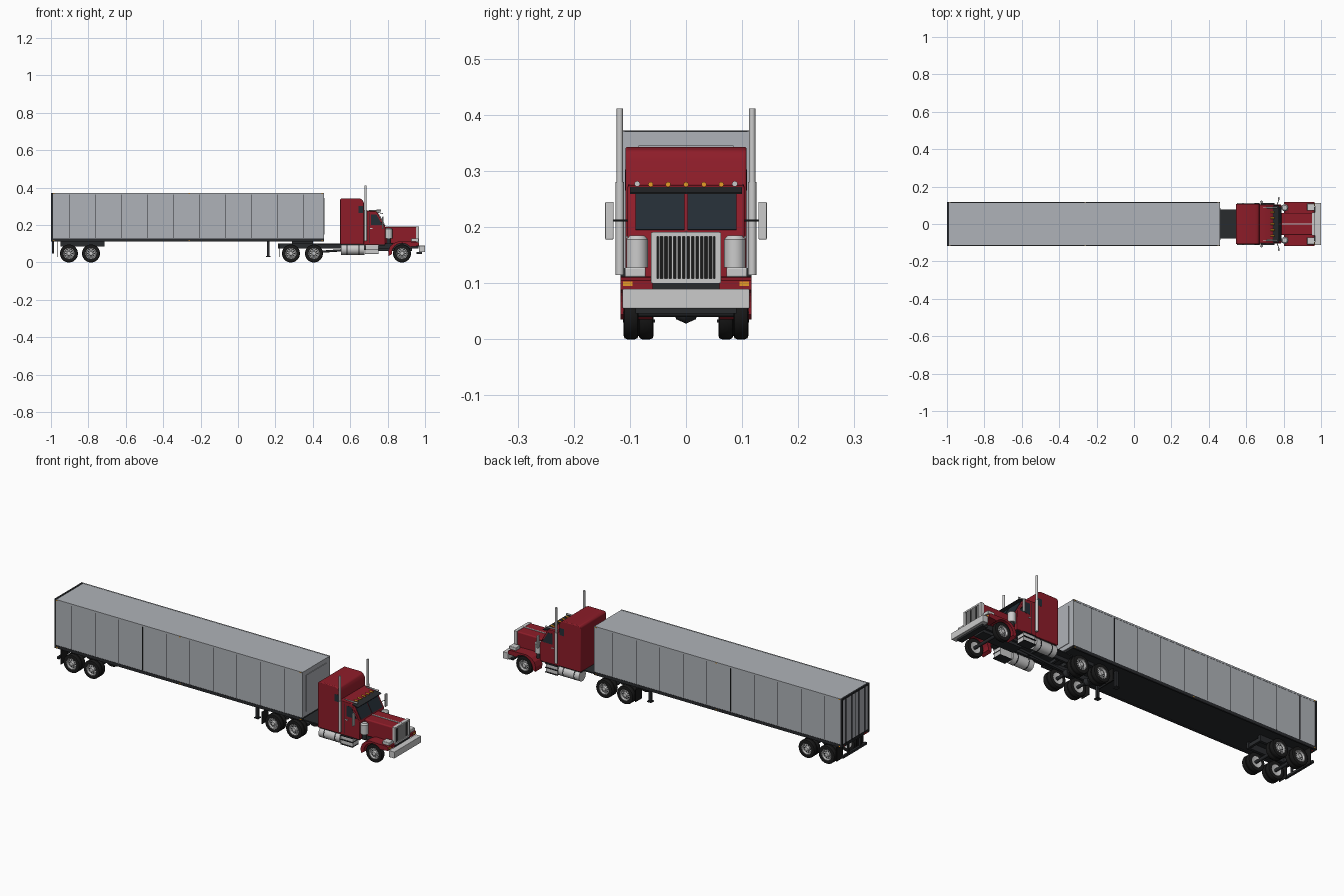
import bpy, bmesh, math
from mathutils import Matrix, Vector

if "Cube" in bpy.data.objects:
    bpy.data.objects.remove(bpy.data.objects["Cube"])


def mat(name, r, g, b):
    m = bpy.data.materials.new(name)
    m.diffuse_color = (r, g, b, 1)
    m.use_nodes = True
    m.node_tree.nodes["Principled BSDF"].inputs["Base Color"].default_value = m.diffuse_color
    return m


RED = mat("red_paint", 0.27, 0.012, 0.022)
SILVER = mat("trailer_silver", 0.43, 0.45, 0.48)
CHROME = mat("chrome", 0.6, 0.61, 0.63)
DARK = mat("dark_steel", 0.022, 0.024, 0.027)
RUBBER = mat("rubber", 0.01, 0.01, 0.01)
GLASS = mat("glass", 0.017, 0.026, 0.035)
AMBER = mat("amber", 0.8, 0.33, 0.02)
TAIL = mat("tail_red", 0.5, 0.01, 0.01)


def finish(bm, name, m, smooth=False, bevel=0):
    bmesh.ops.recalc_face_normals(bm, faces=bm.faces)
    me = bpy.data.meshes.new(name)
    bm.to_mesh(me)
    bm.free()
    me.materials.append(m)
    ob = bpy.data.objects.new(name, me)
    bpy.context.collection.objects.link(ob)
    if bevel:
        b = ob.modifiers.new("bevel", 'BEVEL')
        b.width, b.segments = bevel, 3
    if smooth or bevel:
        bpy.ops.object.select_all(action='DESELECT')
        ob.select_set(True)
        bpy.context.view_layer.objects.active = ob
        bpy.ops.object.shade_smooth_by_angle(angle=math.radians(35))
    return ob


def box(name, x, y, z, m, bevel=0):
    bm = bmesh.new()
    bmesh.ops.create_cube(bm, size=1)
    for v in bm.verts:
        v.co = [(a[0] + a[1]) / 2 + c * (a[1] - a[0]) for a, c in zip((x, y, z), v.co)]
    return finish(bm, name, m, bevel=bevel)


def pair(name, x, y, z, m, bevel=0):
    box(name + "_left", x, y, z, m, bevel)
    box(name + "_right", x, (-y[1], -y[0]), z, m, bevel)


def prism(name, pts, y, m, bevel=0):
    bm = bmesh.new()
    f = bm.faces.new([bm.verts.new((px, y[0], pz)) for px, pz in pts])
    ext = bmesh.ops.extrude_face_region(bm, geom=[f])["geom"]
    for v in ext:
        if isinstance(v, bmesh.types.BMVert):
            v.co.y = y[1]
    return finish(bm, name, m, bevel=bevel)


def rod(name, a, b, r, m, r2=None, seg=20):
    a, b = Vector(a), Vector(b)
    bm = bmesh.new()
    mtx = Matrix.Translation((a + b) / 2) @ (b - a).to_track_quat('Z', 'Y').to_matrix().to_4x4()
    bmesh.ops.create_cone(bm, cap_ends=True, segments=seg, radius1=r, radius2=r if r2 is None else r2,
                          depth=(b - a).length, matrix=mtx)
    return finish(bm, name, m, True)


def lathe(name, prof, c, side, m):
    bm = bmesh.new()
    vs = [bm.verts.new((r, w * side, 0)) for r, w in prof]
    es = [bm.edges.new(p) for p in zip(vs, vs[1:])]
    bmesh.ops.spin(bm, geom=vs + es, cent=(0, 0, 0), axis=(0, 1, 0), angle=2 * math.pi, steps=32)
    bmesh.ops.remove_doubles(bm, verts=bm.verts, dist=1e-5)
    bmesh.ops.translate(bm, verts=bm.verts, vec=c)
    return finish(bm, name, m, True)


# Wheels
R = 0.048
TIRE = [(.028, -.011), (.041, -.0135), (.046, -.0115), (R, -.007), (R, .007), (.046, .0115), (.041, .0135), (.028, .011)]
RIM = [(0, -.003), (.029, -.011), (.029, .0115), (.026, .0115), (.023, .003), (.013, .004), (.010, .013), (0, .014)]


def wheel(name, x, y, s):
    lathe(name + "_tire", TIRE, (x, y, R), s, RUBBER)
    lathe(name + "_rim", RIM, (x, y, R), s, CHROME)
    bm = bmesh.new()
    for i in range(10):
        a = i * math.tau / 10
        mtx = Matrix.Translation((x + .018 * math.cos(a), y + s * .0037, R + .018 * math.sin(a))) @ Matrix.Rotation(math.pi / 2, 4, 'X')
        bmesh.ops.create_cone(bm, cap_ends=True, segments=8, radius1=.0032, radius2=.0032, depth=.001, matrix=mtx)
    finish(bm, name + "_rim_holes", DARK)


for i, x in enumerate((-.904, -.786, .283, .406, .877)):
    for s in (1, -1):
        wheel(f"wheel_{i}_outer", x, s * .098, s)
        if x < .8:
            wheel(f"wheel_{i}_inner", x, s * .071, s)
    rod(f"axle_{i}", (x, -.095, R), (x, .095, R), .008, DARK)
    if .2 < x < .5:
        lathe(f"differential_{i}", [(0, -.02), (.012, -.018), (.02, 0), (.012, .018), (0, .02)], (x, 0, R), 1, DARK)

# Trailer body
box("trailer_body", (-.995, .46), (-.115, .115), (.127, .37), SILVER)
box("trailer_floor", (-.995, .455), (-.112, .112), (.117, .127), DARK)
pair("trailer_lower_rail", (-.997, .46), (.108, .1165), (.112, .128), DARK)
pair("trailer_top_rail", (-.997, .461), (.11, .1162), (.362, .371), SILVER)
box("trailer_nose_panel", (.46, .463), (-.085, .085), (.15, .345), SILVER)
for i in range(10):
    x = -.9 + i * .139
    pair(f"trailer_seam_{i}", (x, x + .003), (.115, .1154), (.13, .362), DARK)
for i, x in enumerate((-.985, -.26, .45)):
    for z in (.118, .367):
        pair(f"side_marker_{i}", (x - .004, x + .004), (.116, .118), (z - .002, z + .002), AMBER)

# Trailer rear doors, frame and lock rods
pair("rear_frame_post", (-1, -.99), (.108, .1165), (.112, .371), DARK)
for z in (.112, .363):
    box("rear_frame_beam", (-1, -.99), (-.115, .115), (z, z + .009), DARK)
box("rear_door_gap", (-.997, -.99), (-.0015, .0015), (.12, .365), DARK)
for y in (-.08, -.03, .03, .08):
    rod("lock_rod", (-.998, y, .122), (-.998, y, .364), .002, DARK, seg=8)
pair("tail_light", (-1, -.99), (.07, .1), (.1135, .1185), TAIL)

# Trailer underside: bogie, guard, flaps, landing legs
pair("bogie_rail", (-.95, -.715), (.035, .05), (.085, .118), DARK)
for x in (-.94, -.845, -.73):
    box("bogie_crossbar", (x, x + .012), (-.05, .05), (.088, .108), DARK)
box("rear_guard_bar", (-.995, -.983), (-.1, .1), (.048, .06), DARK)
pair("rear_guard_post", (-.995, -.985), (.045, .055), (.055, .118), DARK)
pair("trailer_mudflap", (-.966, -.963), (.058, .112), (.03, .115), RUBBER)
pair("landing_leg", (.155, .169), (.06, .074), (.035, .118), DARK)
pair("landing_foot", (.15, .174), (.055, .079), (.03, .035), DARK)
box("landing_crossbar", (.159, .165), (-.065, .065), (.08, .088), DARK)

# Tractor chassis
pair("chassis_rail", (.215, .965), (.03, .042), (.075, .1), DARK)
for x in (.22, .345, .47, .6, .72):
    box("chassis_crossbar", (x, x + .012), (-.04, .04), (.08, .096), DARK)
box("rear_deck", (.43, .56), (-.078, .078), (.094, .1), DARK)
box("coupling_plate", (.29, .40), (-.06, .06), (.1, .117), DARK)
pair("tractor_mudflap", (.218, .221), (.058, .112), (.03, .095), RUBBER)
rod("drive_shaft", (.41, 0, .055), (.7, 0, .075), .006, DARK)
box("engine_block", (.7, .93), (-.03, .03), (.06, .11), DARK)

# Sleeper and cab
prism("sleeper", [(.545, .098), (.674, .098), (.674, .318), (.664, .336), (.648, .343), (.553, .343), (.545, .335)],
      (-.108, .108), RED, .004)
prism("cab", [(.67, .095), (.788, .095), (.788, .19), (.745, .268), (.735, .274), (.67, .276)], (-.104, .104), RED, .003)
box("cab_floor", (.55, .785), (-.1, .1), (.09, .098), DARK)
wind = [(.7867, .195), (.7505, .2605), (.7525, .2615), (.7887, .196)]
for s in (1, -1):
    prism("windshield_pane", wind, sorted((s * .003, s * .09)), GLASS)
    prism("side_window", [(.712, .2), (.772, .2), (.74, .257), (.712, .257)], sorted((s * .1, s * .1047)), GLASS)
pair("sleeper_window", (.643, .668), (.1, .1087), (.265, .303), GLASS)
pair("door_gap", (.700, .702), (.1, .1045), (.105, .265), DARK)
pair("door_handle", (.706, .72), (.104, .107), (.18, .184), CHROME)
prism("sun_visor", [(.742, .271), (.775, .262), (.774, .259), (.742, .267)], (-.1, .1), DARK)
for y in (-.063, -.032, 0, .032, .063):
    rod("roof_light", (.73, y, .276), (.75, y, .276), .0045, AMBER, seg=12)
for s in (1, -1):
    rod("air_horn", (.69, s * .087, .279), (.765, s * .087, .277), .002, CHROME, .005, 14)

# Hood, grille, fenders
box("hood", (.78, .96), (-.059, .059), (.1, .189), RED, .006)
box("hood_ridge", (.79, .962), (-.003, .003), (.188, .192), CHROME)
box("grille_back", (.955, .964), (-.053, .053), (.107, .185), RUBBER)
pair("grille_side", (.952, .969), (.052, .062), (.1, .19), CHROME)
for z in (.1, .183):
    box("grille_bar", (.952, .969), (-.06, .06), (z, z + .008), CHROME)
for i in range(13):
    y = -.048 + i * .008
    box(f"grille_slat_{i}", (.96, .967), (y - .0014, y + .0014), (.107, .184), CHROME)
arch = [(.877 + .055 * math.cos(math.radians(a)), R + .055 * math.sin(math.radians(a))) for a in range(40, 196, 12)]
fender = [(.806, .035), (.803, .06), (.812, .085), (.83, .102), (.855, .112), (.955, .11), (.965, .105), (.965, .088)]
for s in (1, -1):
    prism("fender", arch + fender, sorted((s * .06, s * .117)), RED)
    # Exhaust stack, air cleaner, fuel tank and mirror on each side
    rod("exhaust_muffler", (.682, s * .118, .115), (.682, s * .118, .28), .0072, CHROME)
    rod("exhaust_pipe", (.682, s * .118, .28), (.682, s * .118, .411), .0055, CHROME)
    rod("air_cleaner", (.806, s * .087, .128), (.806, s * .087, .178), .019, CHROME, seg=24)
    rod("air_cleaner_cap", (.806, s * .087, .178), (.806, s * .087, .185), .019, CHROME, .013, 24)
    rod("air_cleaner_base", (.806, s * .087, .1), (.806, s * .087, .128), .012, DARK)
    rod("fuel_tank", (.552, s * .083, .07), (.676, s * .083, .07), .029, CHROME, seg=28)
    for x in (.58, .645):
        rod("tank_strap", (x, s * .083, .07), (x + .005, s * .083, .07), .0298, DARK, seg=28)
    rod("mirror_arm", (.765, s * .1, .212), (.775, s * .135, .212), .0016, DARK, seg=8)
pair("mirror", (.771, .779), (.129, .144), (.178, .245), CHROME, .002)

# Steps
pair("step_box", (.682, .75), (.06, .106), (.048, .092), CHROME)
for z in (.046, .07, .092):
    pair("step_tread", (.68, .752), (.06, .112), (z, z + .003), DARK)

# Headlights, indicators, bumper
pair("headlight", (.925, .966), (.072, .109), (.111, .128), CHROME, .003)
pair("indicator", (.96, .967), (.095, .112), (.095, .103), AMBER)
box("front_bumper", (.968, 1), (-.113, .113), (.055, .09), CHROME, .002)
box("bumper_underside", (.955, .985), (-.09, .09), (.046, .057), DARK)
box("radiator_lower", (.94, .968), (-.06, .06), (.085, .1), DARK)
